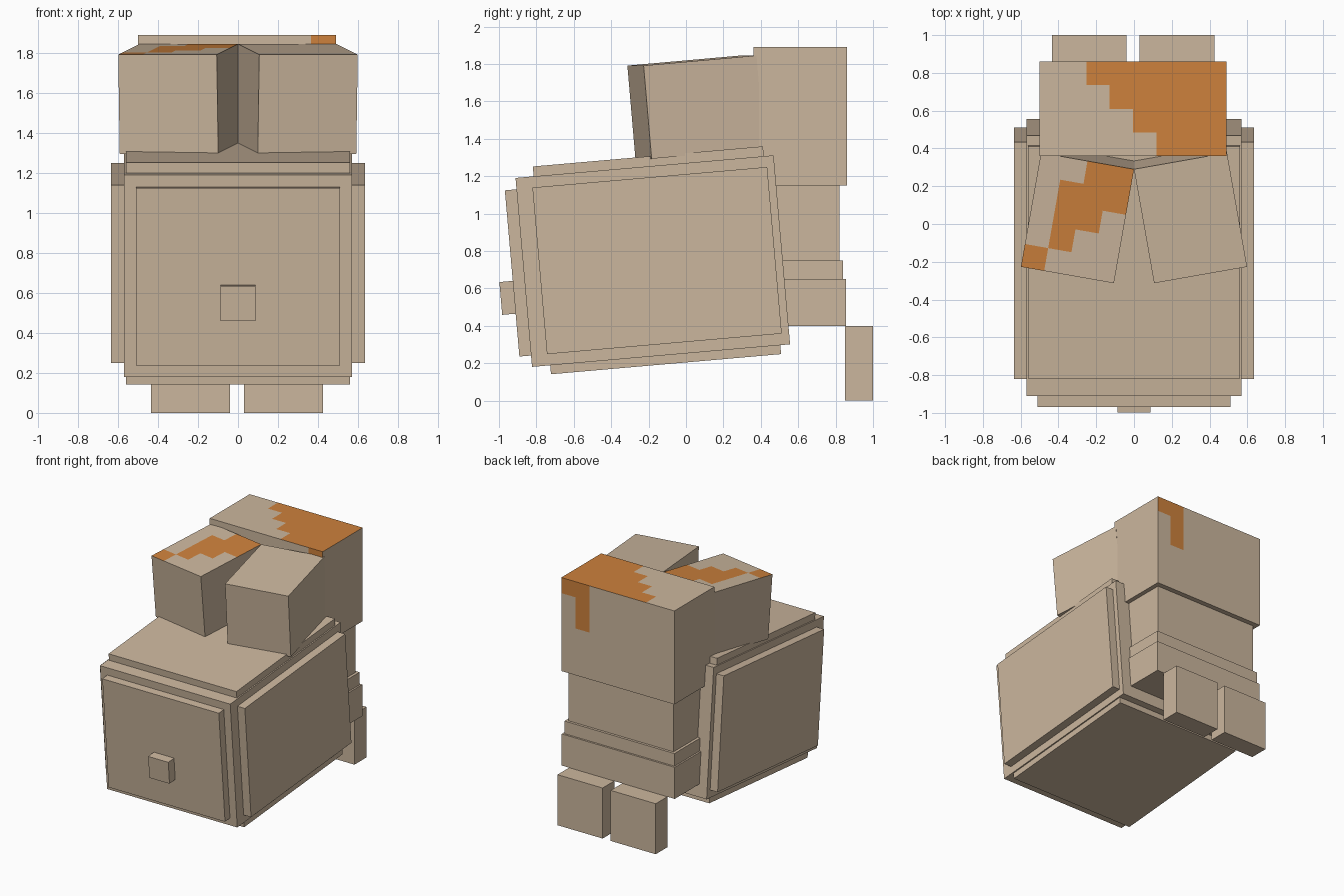
import bpy
import bmesh
from math import radians
from mathutils import Matrix, Vector

if "Cube" in bpy.data.objects:
    bpy.data.objects.remove(bpy.data.objects["Cube"], do_unlink=True)


def make_material(name, colour):
    mat = bpy.data.materials.new(name)
    mat.use_nodes = True
    mat.diffuse_color = (*colour, 1)
    mat.node_tree.nodes["Principled BSDF"].inputs["Base Color"].default_value = (*colour, 1)
    return mat


TAN = make_material("tan", (0.60, 0.47, 0.34))
ORANGE = make_material("orange", (0.61, 0.22, 0.045))


def box(name, low, high, frame=Matrix(), cells=None, paint=None):
    """Box between two corners; optionally cut into cells and painted by a rule."""
    low, high = Vector(low), Vector(high)
    size = high - low
    bm = bmesh.new()
    bmesh.ops.create_cube(bm, size=1)
    bmesh.ops.scale(bm, vec=size, verts=bm.verts)
    if cells:
        for axis, count in enumerate(cells):
            normal = Vector((0, 0, 0))
            normal[axis] = 1
            for i in range(1, count):
                bmesh.ops.bisect_plane(bm, geom=bm.verts[:] + bm.edges[:] + bm.faces[:],
                                       plane_co=normal * size[axis] * (i / count - 0.5),
                                       plane_no=normal)
        bm.normal_update()
        for face in bm.faces:
            c = face.calc_center_median()
            cell = [int((c[a] / size[a] + 0.5) * cells[a]) for a in range(3)]
            face.material_index = int(paint(cell, face.normal))
        # Merge cells of equal colour
        bmesh.ops.dissolve_limit(bm, angle_limit=radians(1), verts=bm.verts[:],
                                 edges=bm.edges[:], delimit={'MATERIAL'})
    mesh = bpy.data.meshes.new(name)
    bm.to_mesh(mesh)
    bm.free()
    mesh.materials.append(TAN)
    if paint:
        mesh.materials.append(ORANGE)
    obj = bpy.data.objects.new(name, mesh)
    bpy.context.collection.objects.link(obj)
    obj.matrix_world = frame @ Matrix.Translation((low + high) / 2)
    return obj


def head_paint(cell, normal):
    x, y, z = cell
    if normal.z > 0.5:
        return x >= 5 - y          # stepped patch on the top
    if normal.y > 0.5:
        return (x == 7 and z == 5) or (x == 6 and z >= 3)
    return normal.y < -0.5 and x == 7 and z == 5


def arm_paint(cell, normal):
    outward, forward = 3 - cell[0], 4 - cell[1]
    start, end = ((0, 2), (0, 3), (1, 4), (4, 5))[outward]
    return normal.z > 0.5 and start <= forward < end


# Head and stacked body
box("head", (-0.50, 0.36, 1.15), (0.49, 0.86, 1.89), cells=(8, 4, 6), paint=head_paint)
box("torso", (-0.465, 0.40, 0.75), (0.455, 0.82, 1.15))
box("waist", (-0.487, 0.38, 0.65), (0.477, 0.84, 0.75))
box("hips", (-0.50, 0.365, 0.40), (0.49, 0.855, 0.65))
for side, x in (("right", -0.435), ("left", 0.03)):
    box(side + "_leg", (x, 0.85, 0), (x + 0.395, 1.0, 0.40))

# Arms splayed forward, meeting at their inner back edge
tilt = Matrix.Rotation(radians(5), 4, 'X')
for side, sign in (("right", -1), ("left", 1)):
    frame = (Matrix.Translation((0, 0.29, 1.845))
             @ Matrix.Rotation(radians(10 * sign), 4, 'Z') @ tilt)
    inner, outer = sorted((0, 0.5 * sign))
    painted = {"cells": (4, 5, 4), "paint": arm_paint} if sign < 0 else {}
    box(side + "_arm", (inner, -0.615, -0.5), (outer, 0, 0), frame, **painted)

# Tilted crate with raised panels
crate = Matrix.Translation((0, -0.1775, 0.746)) @ tilt
box("crate", (-0.57, -0.6925, -0.507), (0.57, 0.6925, 0.507), crate)
box("crate_lid", (-0.56, -0.595, 0.49), (0.56, 0.64, 0.56), crate)
box("crate_base", (-0.56, -0.595, -0.555), (0.56, 0.64, -0.49), crate)
for side, sign in (("right", -1), ("left", 1)):
    near, far = sorted((0.55 * sign, 0.635 * sign))
    box(side + "_panel", (near, -0.607, -0.446), (far, 0.653, 0.448), crate)
box("front_panel", (-0.51, -0.755, -0.446), (0.51, -0.68, 0.446), crate)
box("front_knob", (-0.088, -0.827, -0.216), (0.088, -0.74, -0.04), crate)
